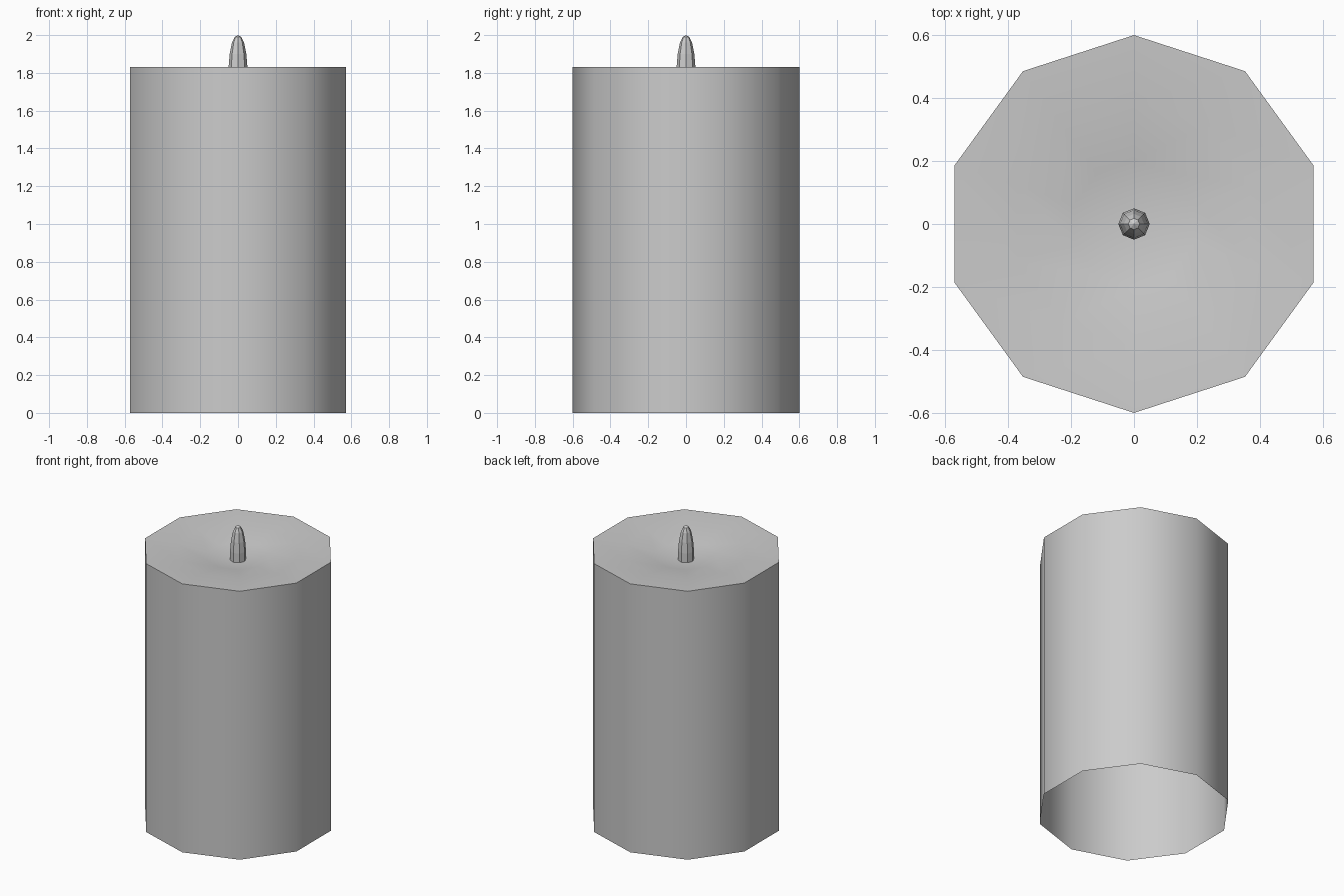
import bpy, bmesh, math

if "Cube" in bpy.data.objects:
    bpy.data.objects.remove(bpy.data.objects["Cube"])


def lathe(name, profile, sides, start, smooth):
    """Revolve (radius, z) points around z; radius 0 becomes a single pole."""
    bm = bmesh.new()
    rings = []
    for r, z in profile:
        if r == 0:
            rings.append([bm.verts.new((0, 0, z))] * sides)
        else:
            angles = [start + 2 * math.pi * i / sides for i in range(sides)]
            rings.append([bm.verts.new((r * math.cos(a), r * math.sin(a), z)) for a in angles])
    for low, high in zip(rings, rings[1:]):
        for i in range(sides):
            j = (i + 1) % sides
            corners = [low[i], low[j], high[j], high[i]]
            bm.faces.new(list(dict.fromkeys(corners)))
    mesh = bpy.data.meshes.new(name)
    bm.to_mesh(mesh)
    bm.free()
    obj = bpy.data.objects.new(name, mesh)
    bpy.context.collection.objects.link(obj)
    bpy.context.view_layer.objects.active = obj
    obj.select_set(True)
    if smooth:
        bpy.ops.object.shade_smooth_by_angle(angle=math.radians(40))
    obj.select_set(False)
    return obj


# Wax body: open at the bottom, with a shallow melted dip in the top
lathe("candle_body",
      [(0.6, 0), (0.6, 1.83), (0.39, 1.82), (0.2, 1.79), (0, 1.76)],
      10, math.pi / 2, True)

# Rounded wick standing in the dip
lathe("wick",
      [(0.05, 1.76), (0.05, 1.83), (0.044, 1.9), (0.032, 1.96), (0.018, 1.99), (0, 2.0)],
      8, 0, False)
